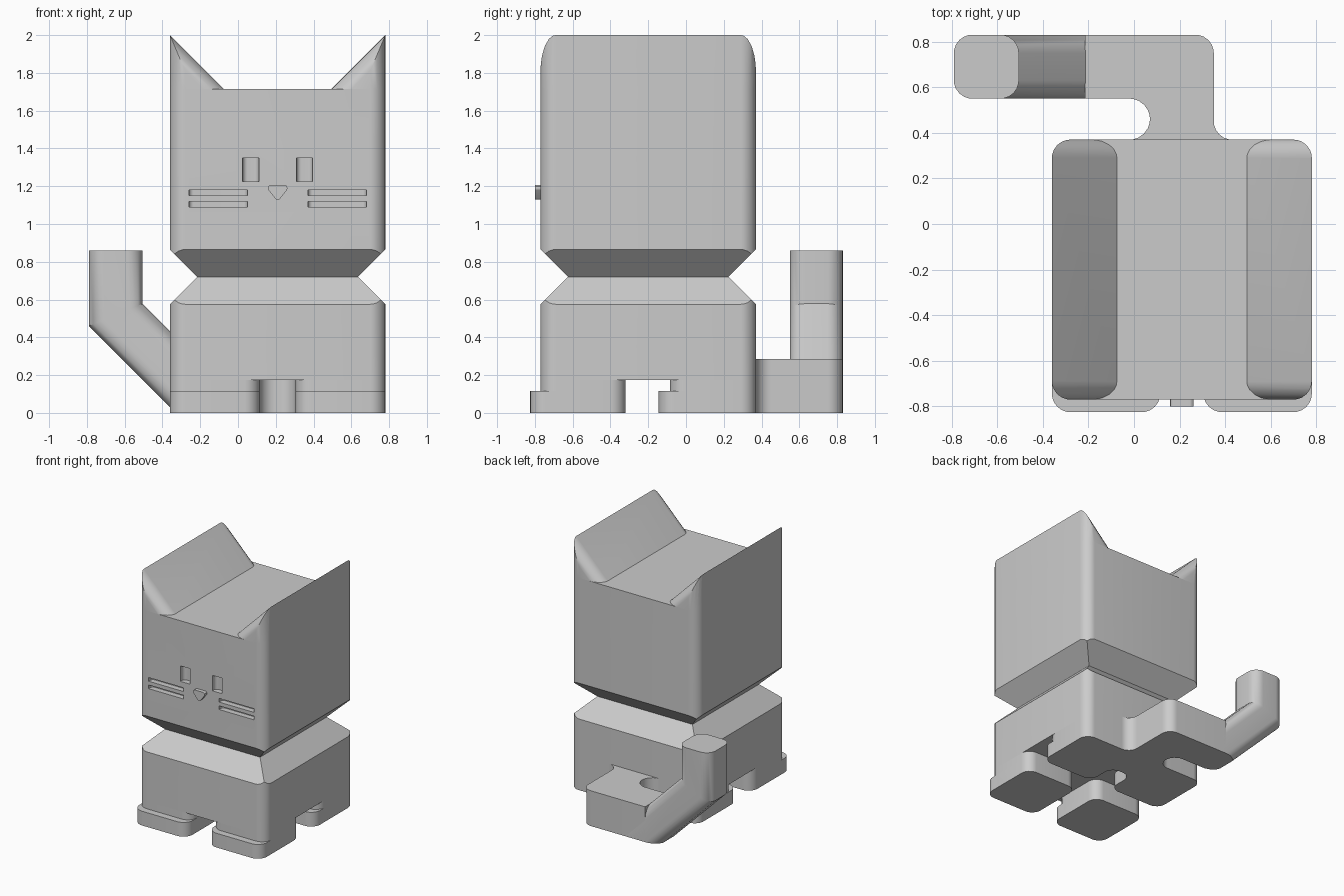
import bpy, bmesh, math
from mathutils import Matrix, Vector

if "Cube" in bpy.data.objects:
    bpy.data.objects.remove(bpy.data.objects["Cube"], do_unlink=True)

grey = bpy.data.materials.new("light_grey")
grey.use_nodes = True
grey.diffuse_color = (0.6, 0.6, 0.6, 1)
grey.node_tree.nodes["Principled BSDF"].inputs["Base Color"].default_value = (0.6, 0.6, 0.6, 1)

MID = Vector((0.21, -0.2))   # body centre
HALF, NECK = 0.57, 0.425     # half widths of body and neck
R = 0.08                     # main corner radius
X0, X1 = MID.x - HALF, MID.x + HALF
Y0, Y1 = MID.y - HALF, MID.y + HALF


def rounded(corners, steps=6):
    """Outline through (x, y, radius) corners, each replaced by an arc."""
    out = []
    for i, (x, y, r) in enumerate(corners):
        p = Vector((x, y))
        if r == 0:
            out.append(p)
            continue
        a = (Vector(corners[i - 1][:2]) - p).normalized()
        b = (Vector(corners[(i + 1) % len(corners)][:2]) - p).normalized()
        half = a.angle(b) / 2
        t = r / math.tan(half)
        c = p + (a + b).normalized() * r / math.sin(half)
        v0, v1 = p + a * t - c, p + b * t - c
        out += [c + v0.lerp(v1, k / steps).normalized() * r for k in range(steps + 1)]
    return out


def rect(x0, x1, y0, y1, r=R):
    return rounded([(x0, y0, r), (x1, y0, r), (x1, y1, r), (x0, y1, r)])


def loft(name, rings, matrix=Matrix()):
    """Skin a stack of equal rings and cap both ends."""
    bm = bmesh.new()
    loops = [[bm.verts.new(matrix @ Vector(p)) for p in ring] for ring in rings]
    n = len(loops[0])
    for low, high in zip(loops, loops[1:]):
        for i in range(n):
            j = (i + 1) % n
            bm.faces.new((low[i], low[j], high[j], high[i]))
    bm.faces.new(loops[0][::-1])
    bm.faces.new(loops[-1])
    bmesh.ops.remove_doubles(bm, verts=bm.verts, dist=1e-5)
    bmesh.ops.recalc_face_normals(bm, faces=bm.faces)
    mesh = bpy.data.meshes.new(name)
    bm.to_mesh(mesh)
    bm.free()
    mesh.materials.append(grey)
    obj = bpy.data.objects.new(name, mesh)
    bpy.context.collection.objects.link(obj)
    return obj


def prism(name, outline, z0, z1, matrix=Matrix()):
    return loft(name, [[(p.x, p.y, z) for p in outline] for z in (z0, z1)], matrix)


def boolean(obj, cutter, operation):
    cutter.hide_render = True
    mod = obj.modifiers.new("cut", "BOOLEAN")
    mod.operation, mod.object, mod.solver = operation, cutter, "EXACT"
    bpy.context.view_layer.objects.active = obj
    bpy.ops.object.modifier_apply(modifier=mod.name)
    bpy.data.objects.remove(cutter, do_unlink=True)


# Body and head blocks, each tapering to the square neck
footprint = rect(X0, X1, Y0, Y1)


def tapered_block(name, flat_z, edge_z, neck_z):
    sign = 1 if neck_z > edge_z else -1
    flat, edge, neck = [], [], []
    for p in footprint:
        d = p - MID
        reach = max(abs(d.x), abs(d.y))
        q = MID + d * NECK / reach
        flat.append((p.x, p.y, flat_z))
        edge.append((p.x, p.y, edge_z + sign * (HALF - reach)))
        neck.append((q.x, q.y, neck_z))
    return loft(name, [flat, edge, neck])


tapered_block("body", 0.175, 0.575, 0.72)
head = tapered_block("head", 1.715, 0.865, 0.72)

# Recessed eyes and whiskers
for s in (-1, 1):
    def recess(near, far, z0, z1):
        a, b = sorted((MID.x + s * near, MID.x + s * far))
        slot = prism("recess", rect(a, b, Y0 - 0.1, Y0 + 0.045, 0.025), z0, z1)
        boolean(head, slot, "DIFFERENCE")
    recess(0.1, 0.185, 1.225, 1.35)
    recess(0.16, 0.47, 1.15, 1.18)
    recess(0.16, 0.47, 1.09, 1.12)

# Ears: upright block trimmed by a sloping bar with rounded edges
for s, side in ((-1, "right"), (1, "left")):
    ear = prism(side + "_ear", footprint, 1.715, 2.0)
    y0, y1, deep = Y0 - 0.0005, Y1 + 0.0005, -s * 0.6
    bar = prism("bar", rounded([(0, y0, R), (deep, y0, 0), (deep, y1, 0), (0, y1, R)]), -0.6, 0.9,
                Matrix.Translation((MID.x + s * HALF, 0, 2.0))
                @ Matrix.Rotation(-s * math.radians(135), 4, "Y"))
    boolean(ear, bar, "INTERSECT")

# Nose: rounded triangle standing off the face
prism("nose", rounded([(0.14, 1.207, 0.017), (0.28, 1.207, 0.017), (0.21, 1.118, 0.017)]),
      -Y0 - 0.01, -Y0 + 0.03, Matrix.Rotation(math.radians(90), 4, "X"))

# Front legs and feet
GAP0, GAP1 = 0.115, 0.305
for a, b, side in ((X0, GAP0, "right"), (GAP1, X1, "left")):
    prism("front_%s_leg" % side, rect(a, b, Y0, -0.32), 0, 0.175)
    prism("front_%s_foot" % side, rect(a, b, Y0 - 0.055, -0.32), 0, 0.115)

# Back legs and feet, joined behind a rounded notch
for name, front, top in (("back_legs", -0.085, 0.175), ("back_feet", -0.145, 0.115)):
    prism(name, rounded([
        (X0, front, R), (GAP0, front, R), (GAP0, 0.1, R), (GAP1, 0.1, R),
        (GAP1, front, R), (X1, front, R), (X1, Y1, R), (X0, Y1, R)]), 0, top)

# Tail base: flat elbow blended into the body
T0, T1 = 0.55, 0.83
prism("tail_base", rounded([
    (-0.215, T0, 0), (0.07, T0, 0.09), (0.07, Y1, 0.09), (-0.05, Y1, 0), (-0.05, 0.3, 0),
    (0.45, 0.3, 0), (0.45, Y1, 0), (0.35, Y1, R), (0.35, T1, R), (-0.215, T1, 0)]), 0, 0.285)

# Tail: upright post mitred into a sloping bar
post = rect(-0.79, -0.505, T0, T1)
mitre = [(p.x, p.y, 0.46 + (p.x + 0.79) * math.tan(math.radians(22.5))) for p in post]
loft("tail", [[(p.x, p.y, 0.86) for p in post], mitre, [(x + z, y, 0) for x, y, z in mitre]])

# Smooth rounded corners, keep creases sharp
for obj in bpy.context.collection.objects:
    if obj.type == "MESH":
        bpy.ops.object.select_all(action="DESELECT")
        obj.select_set(True)
        bpy.context.view_layer.objects.active = obj
        bpy.ops.object.shade_smooth_by_angle(angle=math.radians(32))
